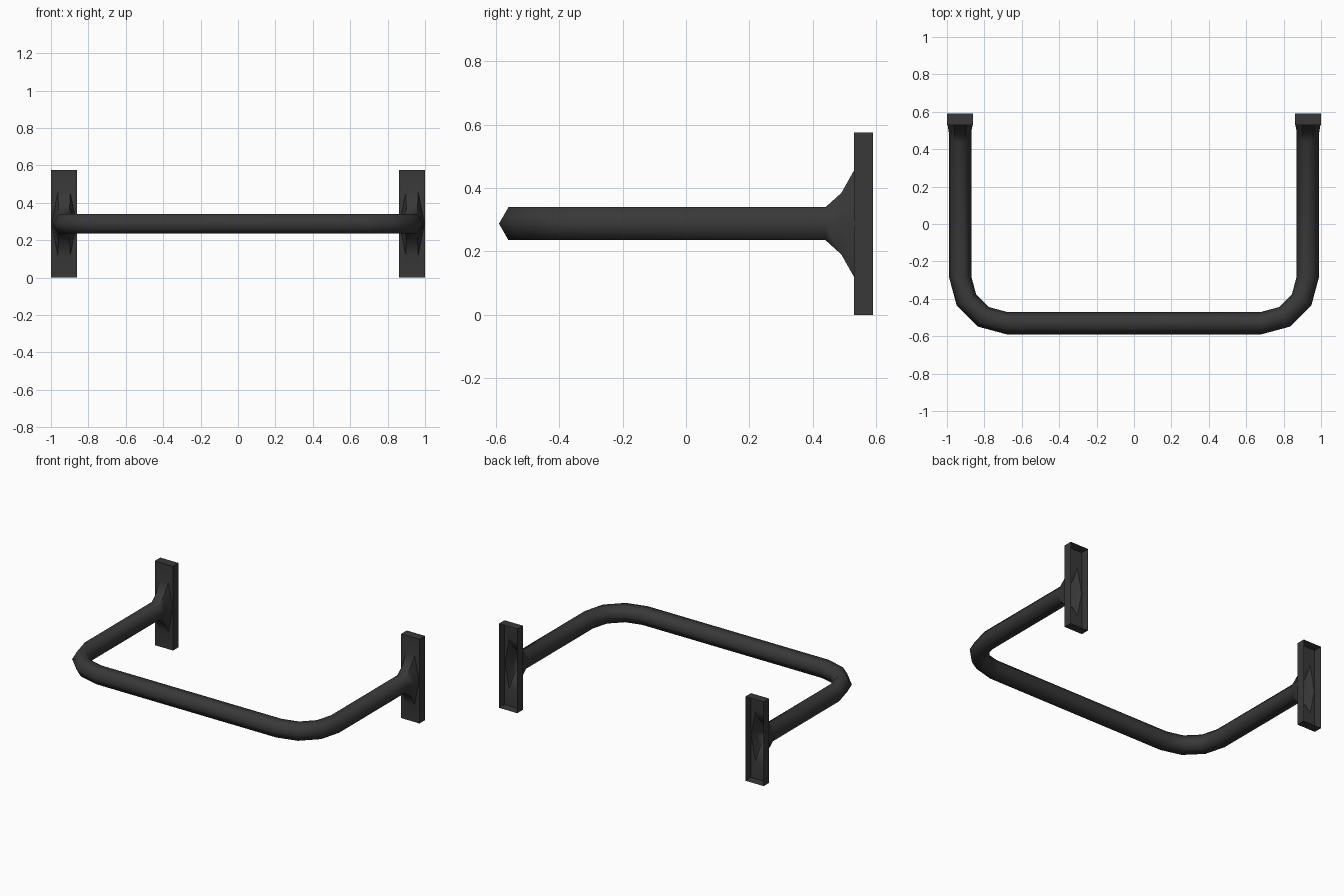
import bpy, bmesh, math
from mathutils import Vector

if "Cube" in bpy.data.objects:
    bpy.data.objects.remove(bpy.data.objects["Cube"])

ZC = 0.2875            # height of the rail centre line
R, HH = 0.06, 0.052    # hexagonal tube: half width, half height
bm = bmesh.new()


def ring(x, y, out, w=R, h=HH):
    """Hexagonal cross-section with its points along the horizontal 'out' direction."""
    c, n = Vector((x, y, ZC)), Vector((out[0], out[1], 0))
    k = h / math.sin(math.pi / 3)
    return [bm.verts.new(c + n * w * math.cos(i * math.pi / 3)
                         + Vector((0, 0, k * math.sin(i * math.pi / 3)))) for i in range(6)]


def bridge(a, b):
    n = len(a)
    for i in range(n):
        bm.faces.new((a[i], a[(i + 1) % n], b[(i + 1) % n], b[i]))


# Left arm: flared foot, straight arm, three-segment bend, half of the front bar
left = (-1, 0)
rings = [ring(-0.93, 0.53, left, 0.067, 0.168),
         ring(-0.93, 0.49, left, 0.06, 0.097),
         ring(-0.93, 0.44, left)]
for i in range(4):
    a = math.radians(30 * i)
    out = (-math.cos(a), -math.sin(a))
    rings.append(ring(-0.68 + 0.25 * out[0], -0.28 + 0.25 * out[1], out))
rings.append(ring(0, -0.53, (0, -1)))
for a, b in zip(rings, rings[1:]):
    bridge(a, b)

# Open-backed mounting plate, its front face joined to the flare
corners = [(-1, 0.575), (-0.862, 0.575), (-0.862, 0), (-1, 0)]
front = [bm.verts.new((x, 0.53, z)) for x, z in corners]
back = [bm.verts.new((x, 0.59, z)) for x, z in corners]
bridge(front, back)
h, (p, q, r, s) = rings[0], front
for f in ((h[1], h[2], q, p), (h[0], h[1], p), (h[2], h[3], q), (h[3], h[4], r),
          (h[4], h[5], s, r), (h[5], h[0], s), (h[0], p, s), (h[3], r, q)):
    bm.faces.new(f)
bmesh.ops.recalc_face_normals(bm, faces=bm.faces[:])

# Mirror to the right side and weld at the middle
geom = bm.verts[:] + bm.edges[:] + bm.faces[:]
bmesh.ops.mirror(bm, geom=geom, axis='X', merge_dist=0.001)
bmesh.ops.remove_doubles(bm, verts=bm.verts[:], dist=0.0005)
bmesh.ops.recalc_face_normals(bm, faces=bm.faces[:])

mesh = bpy.data.meshes.new("wall_rail")
bm.to_mesh(mesh)
bm.free()
rail = bpy.data.objects.new("wall_rail", mesh)
bpy.context.collection.objects.link(rail)

# Dark painted metal
mat = bpy.data.materials.new("dark_metal")
mat.diffuse_color = (0.04, 0.04, 0.04, 1)
mat.use_nodes = True
mat.node_tree.nodes["Principled BSDF"].inputs["Base Color"].default_value = mat.diffuse_color
mesh.materials.append(mat)

bpy.context.view_layer.objects.active = rail
rail.select_set(True)
bpy.ops.object.shade_smooth_by_angle(angle=math.radians(65))
